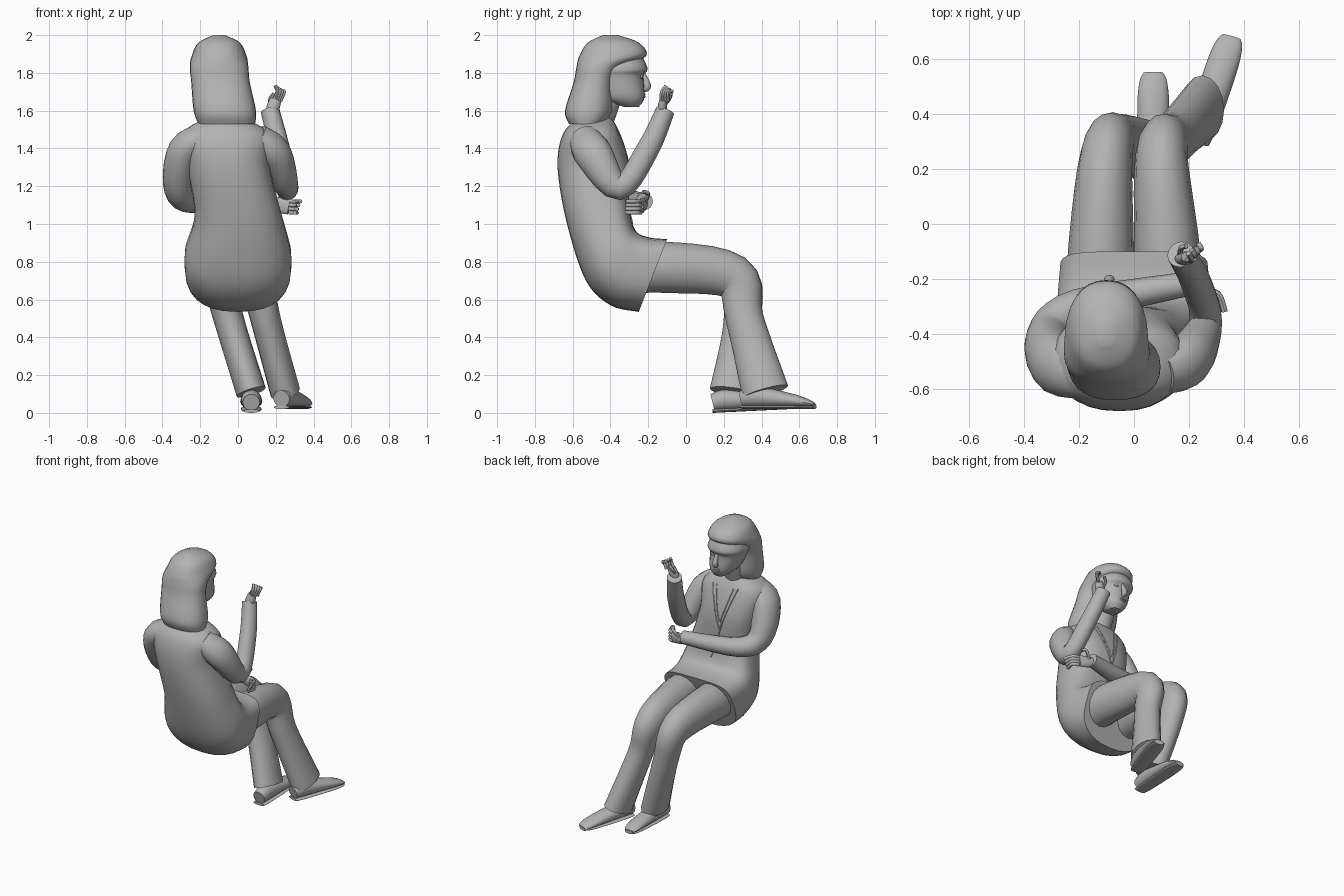
import bpy, bmesh, math
from mathutils import Vector
from mathutils.bvhtree import BVHTree

cube = bpy.data.objects.get("Cube")
if cube:
    bpy.data.objects.remove(cube, do_unlink=True)

# One plain colour for the whole figure
shade = (.45, .45, .45, 1)
grey = bpy.data.materials.new("plain grey")
grey.use_nodes = True
grey.diffuse_color = shade
grey.node_tree.nodes["Principled BSDF"].inputs["Base Color"].default_value = shade

ACROSS, FORWARD, UPWARD = Vector((1, 0, 0)), Vector((0, 1, 0)), Vector((0, 0, 1))


def smooth_rows(rows, steps=5):
    """Catmull-Rom interpolation through rows of numbers."""
    padded = [rows[0], *rows, rows[-1]]
    result = []
    for before, start, end, after in zip(padded, padded[1:], padded[2:], padded[3:]):
        for step in range(steps):
            t = step / steps
            row = []
            for a, b, c, d in zip(before, start, end, after):
                enter, leave = (c - a) / 2, (d - b) / 2
                ease = t * t * (3 - 2 * t)
                row.append(b + (c - b) * ease + enter * t * (1 - t) ** 2 - leave * t * t * (1 - t))
            result.append(row)
    return result + [list(rows[-1])]


def finish(obj):
    obj.data.materials.append(grey)
    bpy.ops.object.select_all(action='DESELECT')
    obj.select_set(True)
    bpy.context.view_layer.objects.active = obj
    bpy.ops.object.shade_smooth_by_angle(angle=math.radians(45))
    return obj


def skin(name, rings):
    """Bridge rings of points into one closed, capped surface."""
    bm = bmesh.new()
    loops = [[bm.verts.new(point) for point in ring] for ring in rings]
    for lower, upper in zip(loops, loops[1:]):
        for i in range(len(lower)):
            bm.faces.new((lower[i - 1], lower[i], upper[i], upper[i - 1]))
    bm.faces.new(loops[0])
    bm.faces.new(loops[-1])
    bmesh.ops.recalc_face_normals(bm, faces=bm.faces)
    mesh = bpy.data.meshes.new(name)
    bm.to_mesh(mesh)
    bm.free()
    obj = bpy.data.objects.new(name, mesh)
    bpy.context.collection.objects.link(obj)
    return finish(obj)


def oval(centre, u, v, sides, front_power=1, back_power=1):
    """Ring around centre; a power below one makes that half fuller."""
    ring = []
    for k in range(sides):
        c, s = math.cos(math.tau * k / sides), math.sin(math.tau * k / sides)
        power = front_power if s > 0 else back_power
        ring.append(centre + u * math.copysign(abs(c) ** power, c)
                    + v * math.copysign(abs(s) ** power, s))
    return ring


def body(name, rows, start_power=.9):
    """Rows: front y and z, back y and z, middle x, half width."""
    rows = smooth_rows(rows)
    rings = []
    for i, (front_y, front_z, back_y, back_z, x, width) in enumerate(rows):
        front, back = Vector((x, front_y, front_z)), Vector((x, back_y, back_z))
        power = start_power + (.9 - start_power) * i / len(rows)
        rings.append(oval((front + back) / 2, ACROSS * width, (front - back) / 2, 28, power, .85))
    return skin(name, rings)


def limb(name, path, widths, depths=None, ref=ACROSS, sides=16):
    """Tube along a path; widths are radii along ref, depths across it."""
    rows = smooth_rows([(*p, w, d) for p, w, d in zip(path, widths, depths or widths)])
    points = [Vector(row[:3]) for row in rows]
    rings = []
    for i, (*_, width, depth) in enumerate(rows):
        along = (points[min(i + 1, len(rows) - 1)] - points[max(i - 1, 0)]).normalized()
        u = (ref - along * ref.dot(along)).normalized()
        rings.append(oval(points[i], u * width, along.cross(u) * depth, sides))
    return skin(name, rings)


def cord(name, path, radius, ref=ACROSS):
    return limb(name, path, [radius] * len(path), ref=ref, sides=8)


def ball(name, location, scale):
    bpy.ops.mesh.primitive_uv_sphere_add(segments=16, ring_count=8, location=location)
    obj = bpy.context.object
    obj.name = name
    obj.scale = scale
    return finish(obj)


# Long tunic, from the square lap hem up to the shoulders
tunic = body("tunic", [
    (-.1, .92, -.25, .535, 0, .27),
    (-.2, .93, -.4, .57, 0, .28),
    (-.27, .97, -.53, .7, 0, .28),
    (-.3, 1.1, -.63, 1, 0, .23),
    (-.3, 1.3, -.68, 1.3, -.05, .22),
    (-.35, 1.48, -.65, 1.48, -.06, .23),
    (-.4, 1.57, -.56, 1.57, -.08, .07)], start_power=.45)


def middle(z):
    """The head leans sideways below the brow."""
    return -.1 + max(0, 1.8 - z) * .15


def level(rows):
    """Rows: height, front, back, half width."""
    return [(front, z, back, z, middle(z), width) for z, front, back, width in rows]


# Neck, head and hair
limb("neck", [(-.08, -.48, 1.5), (-.09, -.4, 1.7)], [.08, .07])
body("head", level([
    (1.62, -.25, -.33, .04), (1.67, -.22, -.45, .09), (1.78, -.225, -.5, .12),
    (1.83, -.205, -.5, .13), (1.95, -.27, -.46, .08)]))
body("hair", level([
    (1.53, -.43, -.62, .15), (1.6, -.39, -.64, .165), (1.75, -.38, -.595, .155),
    (1.83, -.33, -.58, .155), (1.89, -.21, -.565, .145), (1.96, -.25, -.52, .11),
    (2, -.36, -.44, .03)]))

# Nose, lips, eyes and brows, placed from the mouth
mouth = Vector((-.09, -.225, 1.68))
limb("nose", [mouth + UPWARD * .12, mouth + Vector((0, .02, .05)), mouth + UPWARD * .03],
     [.008, .02, .012])
for name, lift in (("upper_lip", .006), ("lower_lip", -.006)):
    ball(name, mouth + UPWARD * lift, (.025, .012, .007))
for side, sign in (("left", 1), ("right", -1)):
    eye = mouth + Vector((sign * .04, -.012, .1))
    ball(side + "_eye", eye, (.02, .01, .01))
    brow = eye + UPWARD * .025 + FORWARD * .012
    outward = ACROSS * sign * .03
    cord(side + "_brow", [brow - outward, brow, brow + outward - FORWARD * .02], .007, UPWARD)

# Sleeves: shoulder, upper arm, elbow, forearm, wrist
limb("left_sleeve", [
    (.1, -.54, 1.46), (.2, -.49, 1.37), (.26, -.35, 1.19), (.22, -.2, 1.4), (.17, -.11, 1.6)],
    [.07, .085, .06, .055, .05], [.08, .1, .065, .06, .05])
limb("right_sleeve", [
    (-.15, -.53, 1.47), (-.28, -.51, 1.39), (-.31, -.41, 1.18), (-.2, -.3, 1.12), (.18, -.22, 1.12)],
    [.1, .11, .09, .065, .045], [.07, .09, .08, .065, .045], FORWARD)

# Raised hand with fingers curled towards the thumb
wrist = Vector((.17, -.13, 1.57))
palm = wrist + Vector((.03, .01, .09))
limb("left_palm", [wrist, wrist.lerp(palm, .5), palm], [.025, .035, .03], [.02, .025, .02])
for i in range(4):
    knuckle = palm + Vector((i - 1, i - 1, 0)) * .012
    bend = knuckle + Vector((.02, .005, .04))
    tip = bend + Vector((-.01, .02, .03 - i * .01))
    cord(f"left_finger_{i + 1}", [knuckle - UPWARD * .01, bend, tip], .01, FORWARD)
cord("left_thumb", [wrist + UPWARD * .04, palm + Vector((-.03, .03, 0)),
                    palm + Vector((-.01, .04, .03))], .01)

# Resting hand cupped under the other elbow
wrist = Vector((.16, -.22, 1.11))
palm = wrist + Vector((.11, -.02, -.02))
limb("right_palm", [wrist, wrist.lerp(palm, .5), palm], [.02, .02, .015], [.03, .04, .04], FORWARD)
for i in range(4):
    knuckle = palm + UPWARD * (.03 - i * .02)
    bend = knuckle + Vector((.04, -.02, 0))
    tip = bend + Vector((.02 - i * .01, -.06, 0))
    cord(f"right_finger_{i + 1}", [knuckle, bend, tip], .011, UPWARD)
cord("right_thumb", [wrist + ACROSS * .04, wrist + Vector((.08, .02, .05)),
                     wrist + Vector((.1, -.01, .06))], .011, UPWARD)


def leg(side, sign, shin, cuff):
    """Flared trouser leg: hip, thigh, knee, shin, cuff."""
    limb(side + "_trouser_leg",
         [(sign * .12, -.3, .75), (sign * .12, -.1, .77), (sign * .1, .25, .72), shin, cuff],
         [.12, .12, .095, .08, .08], [.12, .135, .12, .1, .125])


def shoe(side, heel, toe):
    """Shoe and flat sole, shaped by the share of the way to the toe."""
    heel, toe = Vector(heel), Vector(toe)
    spots = [heel.lerp(toe, share) for share in (0, .2, .7, .92, 1)]
    widths = [.045, .055, .058, .05, .035]
    heights = [.045, .055, .035, .02, .01]
    limb(side + "_shoe", [p + UPWARD * h for p, h in zip(spots, heights)], widths, heights)
    limb(side + "_sole", spots, [w * .95 for w in widths], [.01] * len(spots))


leg("left", 1, (.145, .31, .5), (.25, .42, .11))
leg("right", -1, (-.05, .3, .5), (.07, .25, .11))
shoe("left", (.23, .3, .03), (.355, .68, .03))
shoe("right", (.07, .14, .01), (.07, .55, .03))

# Chest details, cast onto the front of the tunic
bm = bmesh.new()
bm.from_mesh(tunic.data)
chest = BVHTree.FromBMesh(bm)
bm.free()


def chest_line(name, start, end, radius=.004):
    """Thin cord along the tunic between two (x, z) points."""
    path = []
    for k in range(6):
        x, z = (a + (b - a) * k / 5 for a, b in zip(start, end))
        path.append(chest.ray_cast(Vector((x, 1, z)), -FORWARD)[0])
    cord(name, path, radius)
    return path


for side, sign in (("left", 1), ("right", -1)):
    chain = chest_line(side + "_necklace", (-.06, 1.25), (-.06 + sign * .07, 1.5))
    chest_line(side + "_collar_edge", (-.06, 1.2), (-.06 + sign * .1, 1.5))
chest_line("front_seam", (-.06, 1.2), (0, 1))
ball("pendant", chain[0], (.012, .008, .02))
